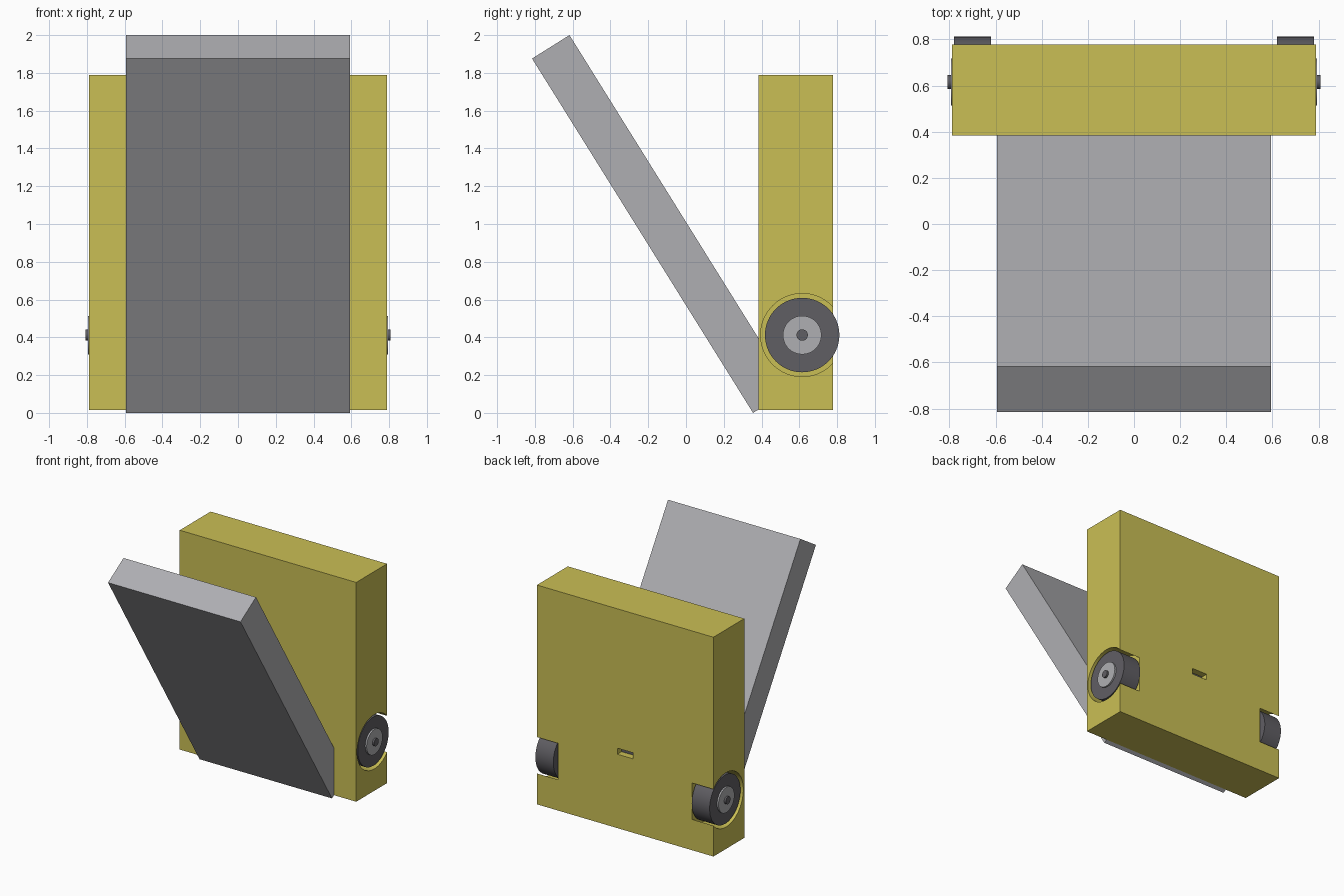
import bpy
import bmesh
import math
from mathutils import Matrix, Vector

if "Cube" in bpy.data.objects:
    bpy.data.objects.remove(bpy.data.objects["Cube"])


def material(name, colour):
    mat = bpy.data.materials.new(name)
    mat.use_nodes = True
    mat.diffuse_color = (*colour, 1)
    mat.node_tree.nodes["Principled BSDF"].inputs["Base Color"].default_value = (*colour, 1)
    return mat


yellow = material("yellow", (0.59, 0.52, 0.09))
light_grey = material("light grey", (0.43, 0.43, 0.45))
dark_grey = material("dark grey", (0.118, 0.114, 0.127))


def finish(name, bm, mat, smooth=False):
    mesh = bpy.data.meshes.new(name)
    bm.to_mesh(mesh)
    bm.free()
    obj = bpy.data.objects.new(name, mesh)
    bpy.context.collection.objects.link(obj)
    mesh.materials.append(mat)
    if smooth:
        bpy.ops.object.select_all(action="DESELECT")
        obj.select_set(True)
        bpy.context.view_layer.objects.active = obj
        bpy.ops.object.shade_smooth_by_angle(angle=math.radians(30))
    return obj


def box(name, low, high, mat):
    low, high = Vector(low), Vector(high)
    bm = bmesh.new()
    bmesh.ops.create_cube(bm, size=1, matrix=Matrix.Translation((low + high) / 2)
                          @ Matrix.Diagonal((*(high - low), 1)))
    return finish(name, bm, mat)


AXLE_Y, AXLE_Z = 0.615, 0.412


def disc(name, side, inner, outer, radius, mat):
    """Cylinder along x, centred on the axle line."""
    bm = bmesh.new()
    place = Matrix.Translation((side * (inner + outer) / 2, AXLE_Y, AXLE_Z))
    bmesh.ops.create_cone(bm, cap_ends=True, segments=64, radius1=radius, radius2=radius,
                          depth=outer - inner,
                          matrix=place @ Matrix.Rotation(math.pi / 2, 4, "Y"))
    return finish(name, bm, mat, True)


def cut(target, cutter):
    mod = target.modifiers.new(cutter.name, "BOOLEAN")
    mod.operation = "DIFFERENCE"
    mod.solver = "EXACT"
    mod.object = cutter
    cutter.hide_render = True
    cutter.hide_viewport = True


# Main housing
body = box("body", (-0.79, 0.383, 0.015), (0.79, 0.778, 1.79), yellow)

# Wheels, hubs and axles in round pockets
for side, label in ((1, "left"), (-1, "right")):
    cut(body, disc(label + "_pocket_cutter", side, 0.6, 0.9, 0.22, yellow))
    disc(label + "_wheel", side, 0.62, 0.78, 0.197, dark_grey)
    disc(label + "_hub", side, 0.7, 0.793, 0.102, light_grey)
    disc(label + "_axle", side, 0.59, 0.808, 0.03, dark_grey)

# Socket in the back
cut(body, box("socket_cutter", (-0.07, 0.72, 0.613), (0.07, 0.85, 0.662), yellow))
box("socket_contact", (-0.07, 0.715, 0.613), (0.07, 0.724, 0.662), dark_grey)

# Sloping front plate: side profile extruded across the width
profile = [(0.355, 0), (0.553, 0.124), (-0.617, 2), (-0.815, 1.876)]
bm = bmesh.new()
face = bm.faces.new([bm.verts.new((-0.593, y, z)) for y, z in profile])
sweep = bmesh.ops.extrude_face_region(bm, geom=[face])
bmesh.ops.translate(bm, vec=(1.186, 0, 0),
                    verts=[v for v in sweep["geom"] if isinstance(v, bmesh.types.BMVert)])
bmesh.ops.recalc_face_normals(bm, faces=bm.faces)
finish("front_plate", bm, light_grey)
